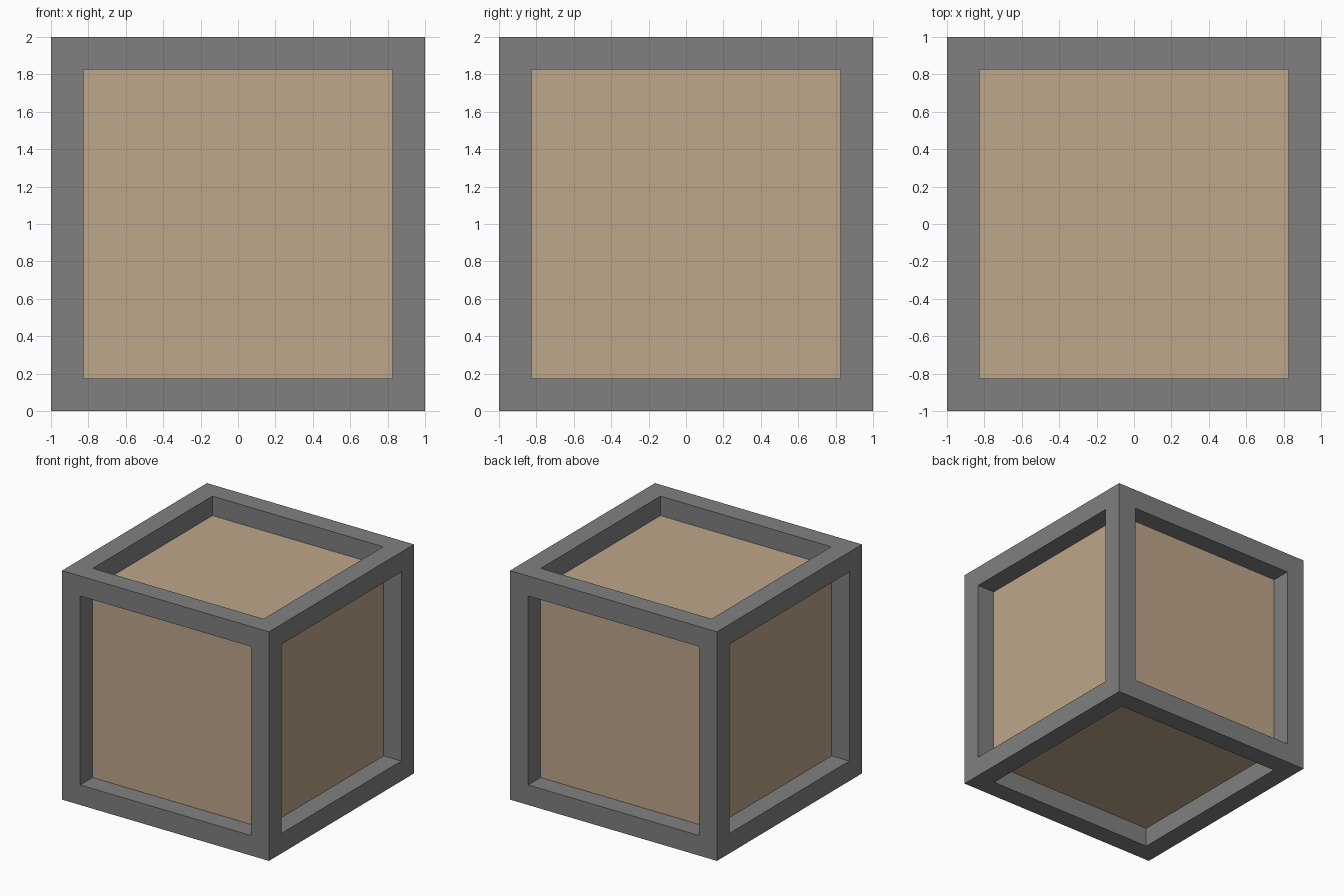
import bpy, bmesh

if "Cube" in bpy.data.objects:
    bpy.data.objects.remove(bpy.data.objects["Cube"])

BAR = 0.175      # width of the frame bars
PANEL = 0.83     # half size of the inner box


def material(name, rgb):
    m = bpy.data.materials.new(name)
    m.diffuse_color = (*rgb, 1)
    m.use_nodes = True
    m.node_tree.nodes["Principled BSDF"].inputs["Base Color"].default_value = m.diffuse_color
    return m


def add_object(name, bm, mat):
    bmesh.ops.recalc_face_normals(bm, faces=bm.faces)
    mesh = bpy.data.meshes.new(name)
    bm.to_mesh(mesh)
    bm.free()
    mesh.materials.append(mat)
    obj = bpy.data.objects.new(name, mesh)
    obj.location.z = 1
    bpy.context.collection.objects.link(obj)
    return obj


grey = material("grey metal", (0.216, 0.216, 0.216))
tan = material("tan panel", (0.515, 0.381, 0.254))

# Frame: cube with a square opening sunk into each side
bm = bmesh.new()
bmesh.ops.create_cube(bm, size=2)
sides = bm.faces[:]
bmesh.ops.inset_individual(bm, faces=sides, thickness=BAR, use_even_offset=True)
for face in sides:
    normal = face.normal.copy()
    sunk = bmesh.ops.extrude_discrete_faces(bm, faces=[face])["faces"]
    bmesh.ops.translate(bm, verts=sunk[0].verts[:], vec=-normal * BAR)
    bmesh.ops.delete(bm, geom=sunk, context='FACES_ONLY')
bmesh.ops.remove_doubles(bm, verts=bm.verts, dist=0.0005)
add_object("crate_frame", bm, grey)

# Panels: inner box seen through the openings
bm = bmesh.new()
bmesh.ops.create_cube(bm, size=2 * PANEL)
add_object("crate_panels", bm, tan)
